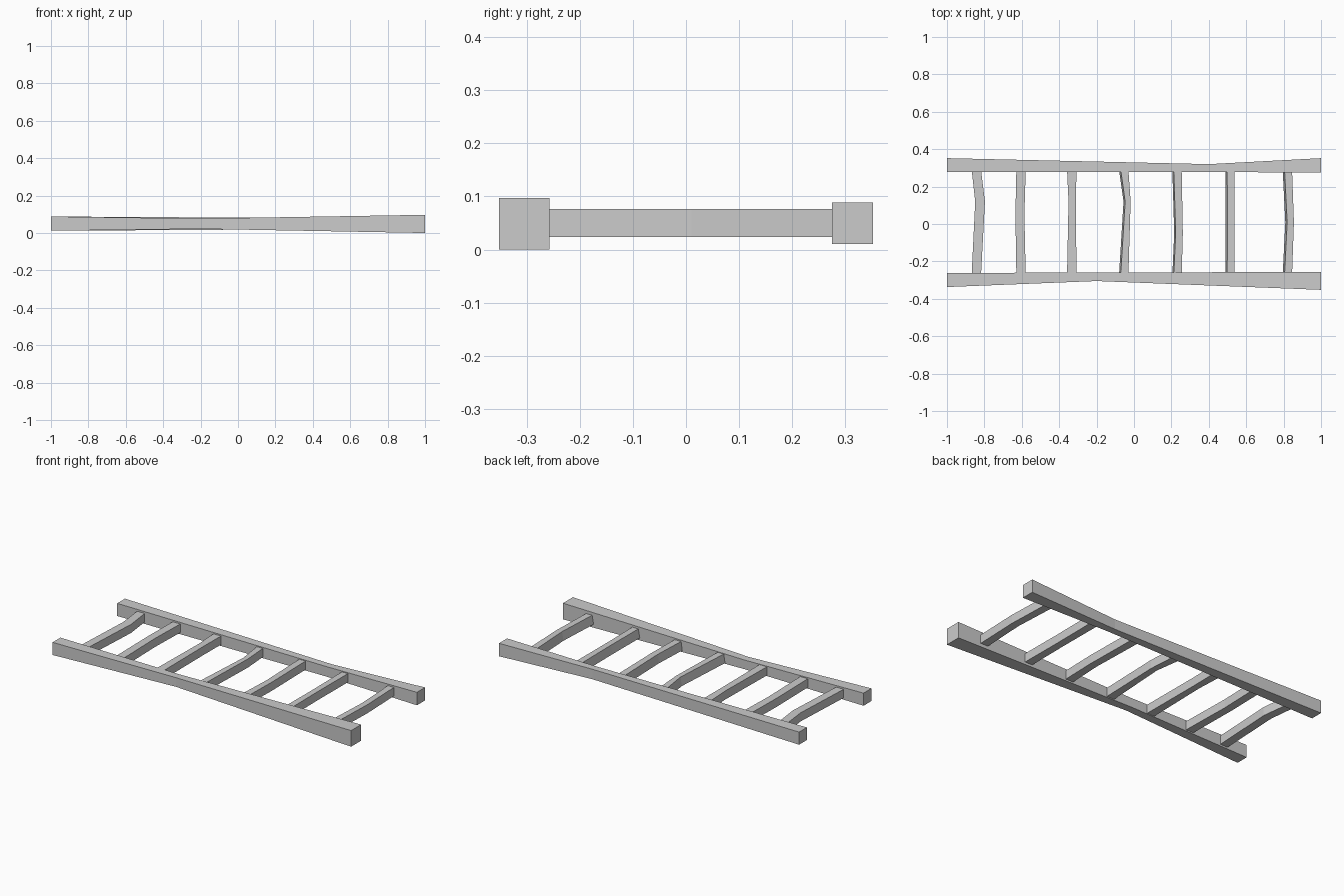
import bpy, bmesh

if "Cube" in bpy.data.objects:
    bpy.data.objects.remove(bpy.data.objects["Cube"])


def loft(name, sections):
    """Join four-sided cross-sections into a closed beam."""
    bm = bmesh.new()
    rings = [[bm.verts.new(p) for p in s] for s in sections]
    for a, b in zip(rings, rings[1:]):
        for i in range(4):
            j = (i + 1) % 4
            bm.faces.new((a[i], a[j], b[j], b[i]))
    bm.faces.new(rings[0][::-1])
    bm.faces.new(rings[-1])
    bmesh.ops.recalc_face_normals(bm, faces=bm.faces[:])
    mesh = bpy.data.meshes.new(name)
    bm.to_mesh(mesh)
    bm.free()
    ob = bpy.data.objects.new(name, mesh)
    bpy.context.collection.objects.link(ob)
    return ob


def rail(name, stations):
    loft(name, [[(x, y0, z0), (x, y1, z0), (x, y1, z1), (x, y0, z1)]
                for x, y0, y1, z0, z1 in stations])


# Side rails, pinched where the timber is thinnest: x, y range, z range
rail("front_rail", [(-1, -0.337, -0.262, 0.012, 0.088),
                    (-0.2, -0.305, -0.259, 0.022, 0.077),
                    (1, -0.352, -0.257, 0.0, 0.097)])
rail("back_rail", [(-1, 0.278, 0.352, 0.012, 0.088),
                   (0.4, 0.278, 0.320, 0.020, 0.080),
                   (1, 0.275, 0.352, 0.010, 0.088)])

# Bent rungs: centre x, bend y, bend offset, bend half width, left-side slope
rungs = [(-0.843, 0.12, 0.020, 0.026, 0.0),
         (-0.604, 0.05, -0.006, 0.024, 0.0),
         (-0.333, 0.12, 0.003, 0.020, 0.0),
         (-0.055, 0.12, 0.018, 0.019, 0.009),
         (0.230, -0.05, 0.008, 0.023, 0.008),
         (0.513, 0.00, 0.000, 0.023, 0.010),
         (0.820, 0.01, 0.012, 0.023, 0.010)]
for n, (cx, by, off, hw, slope) in enumerate(rungs, 1):
    secs = []
    for y, x, h in ((-0.272, cx, 0.025), (by, cx + off, hw), (0.290, cx, 0.025)):
        secs.append([(x - h, y, 0.024), (x + h, y, 0.024),
                     (x + h, y, 0.076), (x - h + slope, y, 0.076)])
    loft(f"rung_{n}", secs)
